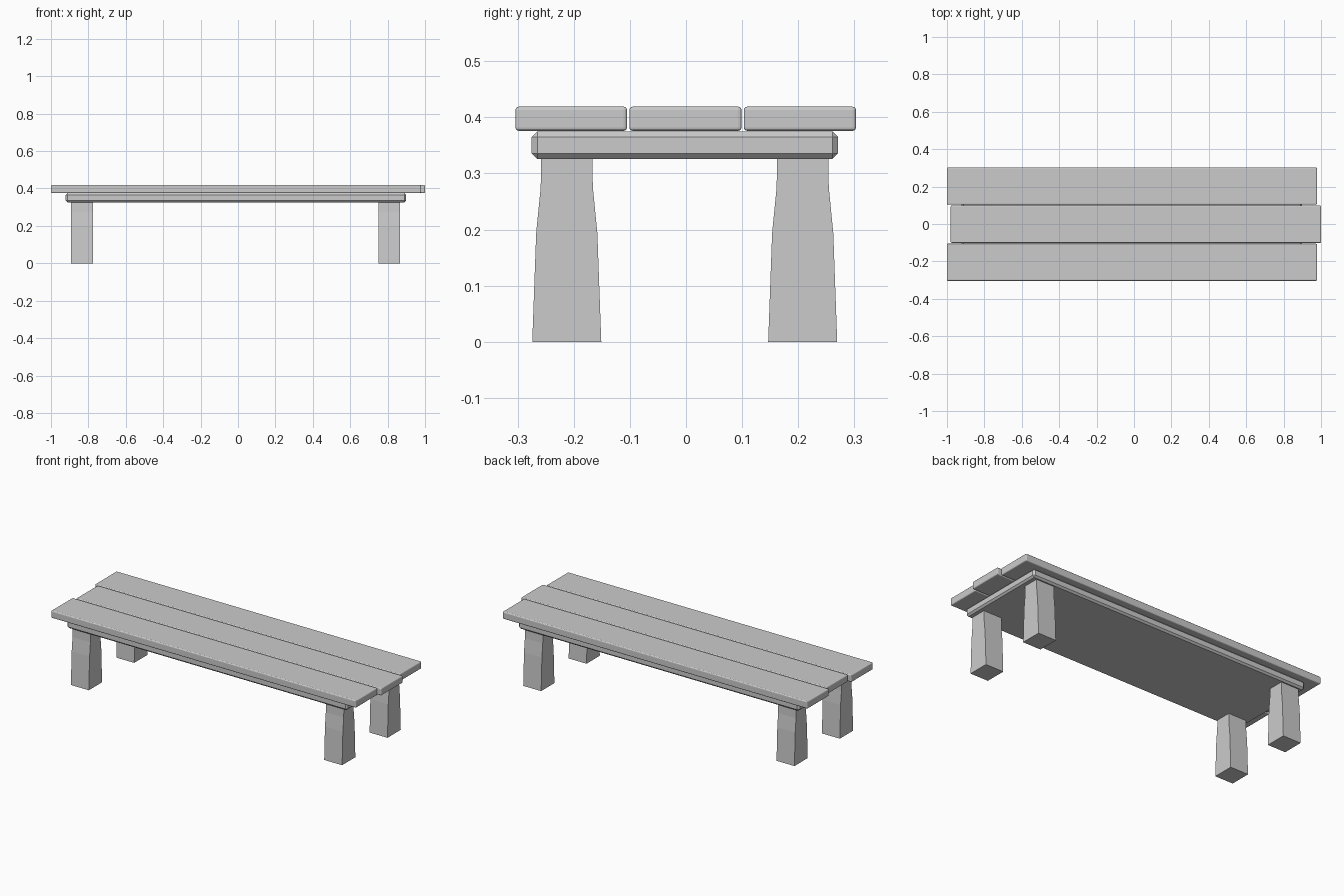
import bpy, bmesh

if "Cube" in bpy.data.objects:
    bpy.data.objects.remove(bpy.data.objects["Cube"])


def make_object(name, bm):
    bmesh.ops.recalc_face_normals(bm, faces=bm.faces[:])
    mesh = bpy.data.meshes.new(name)
    bm.to_mesh(mesh)
    bm.free()
    obj = bpy.data.objects.new(name, mesh)
    bpy.context.collection.objects.link(obj)
    return obj


def bevelled_box(name, low, high, width, segments):
    bm = bmesh.new()
    bmesh.ops.create_cube(bm, size=1)
    for v in bm.verts:
        v.co = [(a + b) / 2 + c * (b - a) for a, b, c in zip(low, high, v.co)]
    obj = make_object(name, bm)
    mod = obj.modifiers.new("bevel", "BEVEL")
    mod.width, mod.segments = width, segments
    mod.limit_method = "NONE"
    return obj


# Seat planks, the middle one shifted along the bench
planks = [("front_plank", -1.0, 0.978, -0.304, -0.105),
          ("middle_plank", -0.98, 1.0, -0.101, 0.099),
          ("back_plank", -1.0, 0.978, 0.103, 0.303)]
for name, x0, x1, y0, y1 in planks:
    bevelled_box(name, (x0, y0, 0.376), (x1, y1, 0.419), 0.006, 3)

# Chamfered slab under the planks
bevelled_box("under_slab", (-0.921, -0.275, 0.326), (0.899, 0.271, 0.375), 0.01, 1)

# Legs: (height, half depth), wider towards the ground
leg_profile = [(0.0, 0.0615), (0.194, 0.0545), (0.275, 0.0465), (0.328, 0.0455)]


def leg(name, x, y, half_width=0.058):
    bm = bmesh.new()
    outline = [(y - d, z) for z, d in leg_profile]
    outline += [(y + d, z) for z, d in reversed(leg_profile)]
    face = bm.faces.new([bm.verts.new((x - half_width, py, pz)) for py, pz in outline])
    ext = bmesh.ops.extrude_face_region(bm, geom=[face], use_keep_orig=True)
    moved = [g for g in ext["geom"] if isinstance(g, bmesh.types.BMVert)]
    bmesh.ops.translate(bm, verts=moved, vec=(2 * half_width, 0, 0))
    make_object(name, bm)


for side, x in (("left", -0.834), ("right", 0.809)):
    for end, y in (("front", -0.2125), ("back", 0.208)):
        leg(f"{end}_{side}_leg", x, y)
